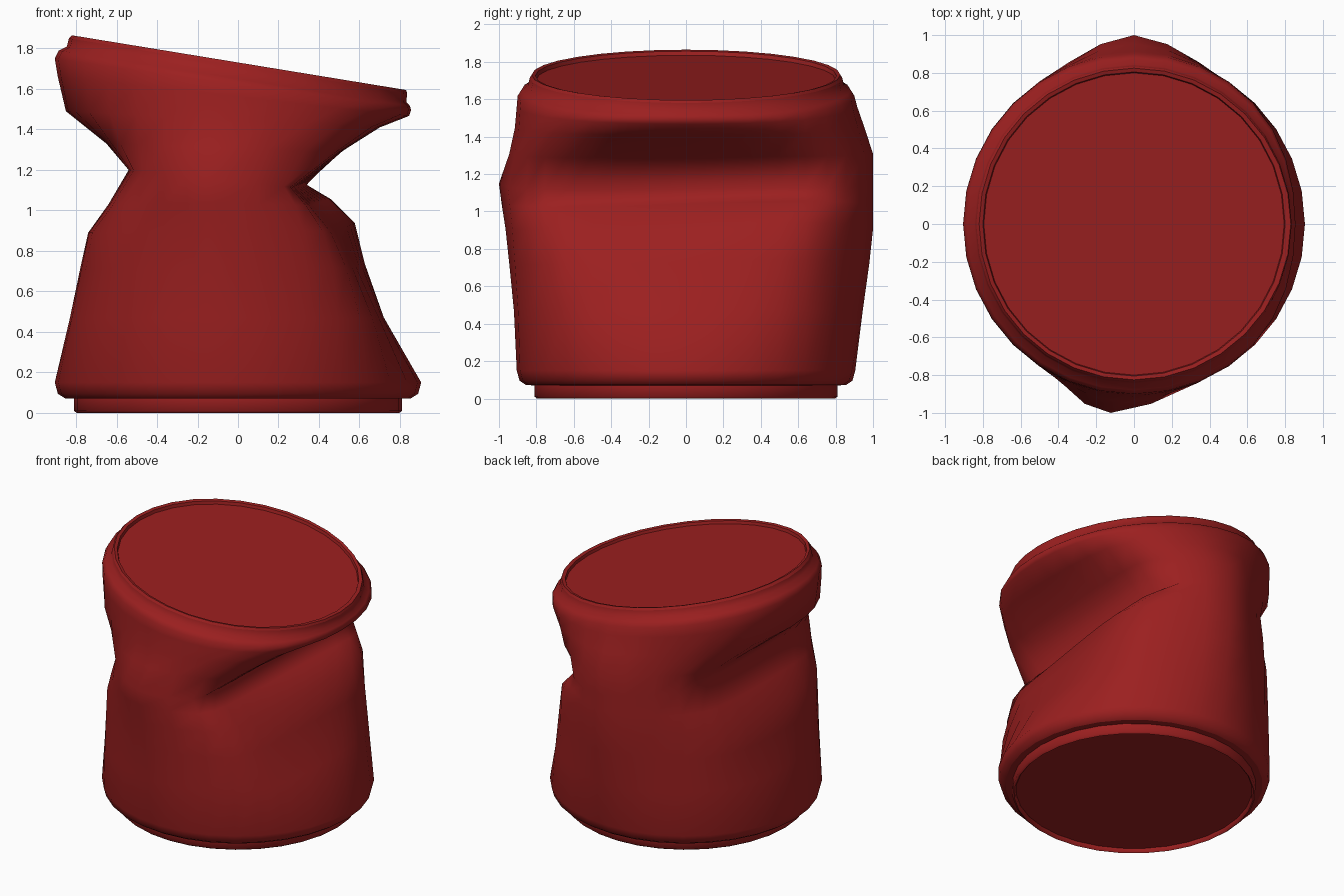
import bpy, bmesh
from math import sin, cos, pi, radians

if "Cube" in bpy.data.objects:
    bpy.data.objects.remove(bpy.data.objects["Cube"])

SIDES = 32

# Material
red = bpy.data.materials.new("red_paint")
red.diffuse_color = (0.33, 0.014, 0.014, 1)
red.use_nodes = True
red.node_tree.nodes["Principled BSDF"].inputs["Base Color"].default_value = red.diffuse_color


def squash(x, r, limit, p=6):
    """Softly flatten a circle of radius r so it reaches only to limit."""
    if limit > r - 0.002:
        return x * limit / r
    soft = (limit ** -p - r ** -p) ** (-1 / p)
    return x / (1 + (abs(x) / soft) ** p) ** (1 / p)


def add_ring(bm, xl, zl, xr, zr, r, front=0.0, back=0.0, skew=0.0):
    """Squashed circle from left (xl, zl) to right (xr, zr); front/back bulge outward."""
    ring = []
    for i in range(SIDES):
        c, s = cos(2 * pi * i / SIDES), sin(2 * pi * i / SIDES)
        bulge = abs(s) ** 20
        y = r * s + (back if s > 0 else -front) * bulge
        x = squash(r * c, r, (xr + skew * s) if c > 0 else -xl)
        z = zl + (zr - zl) * (x - xl) / (xr - xl)
        if c > 0:
            z += 0.4 * skew * s * c
        if s < 0:
            x -= 1.3 * front * bulge
        ring.append(bm.verts.new((x, y, z)))
    return ring


def loft(name, rings, cap=None, angle=50):
    bm = bmesh.new()
    loops = [add_ring(bm, *r) for r in rings]
    for a, b in zip(loops, loops[1:]):
        for i in range(SIDES):
            j = (i + 1) % SIDES
            bm.faces.new((a[i], a[j], b[j], b[i]))
    if cap == 'END':
        bm.faces.new(loops[-1])
    elif cap == 'START':
        bm.faces.new(loops[0][::-1])
    mesh = bpy.data.meshes.new(name)
    bm.to_mesh(mesh)
    bm.free()
    ob = bpy.data.objects.new(name, mesh)
    bpy.context.collection.objects.link(ob)
    mesh.materials.append(red)
    bpy.ops.object.select_all(action='DESELECT')
    ob.select_set(True)
    bpy.context.view_layer.objects.active = ob
    bpy.ops.object.shade_smooth_by_angle(angle=radians(angle))
    return ob


def flat(r, z):
    return (-r, z, r, z, r)


# Bottom rim around a slightly recessed base disc
loft("bottom_rim", [flat(0.785, 0.03), flat(0.787, 0.01), flat(0.797, 0),
                    flat(0.81, 0.01), flat(0.81, 0.07), flat(0.855, 0.072)],
     cap='START', angle=70)

# Crushed wall, pinched in from left and right, up to the tilted shoulder
loft("crushed_wall", [
    flat(0.855, 0.072), flat(0.89, 0.095), flat(0.905, 0.15),
    (-0.83, 0.47, 0.72, 0.47, 0.905, 0.015, 0.04, 0.02),
    (-0.78, 0.71, 0.61, 0.73, 0.905, 0.04, 0.075, 0.06),
    (-0.74, 0.89, 0.535, 0.92, 0.905, 0.06, 0.095, 0.10),
    (-0.64, 1.03, 0.41, 1.04, 0.905, 0.08, 0.095, 0.08),
    (-0.54, 1.20, 0.305, 1.12, 0.905, 0.095, 0.095, 0.05),
    (-0.65, 1.33, 0.51, 1.29, 0.905, 0.04, 0.095, 0.02),
    (-0.85, 1.49, 0.70, 1.41, 0.905, 0.01, 0.05),
    (-0.89, 1.66, 0.845, 1.467, 0.905, 0.0, 0.01),
    (-0.905, 1.75, 0.855, 1.495, 0.90),
    (-0.885, 1.79, 0.85, 1.515, 0.88),
    (-0.845, 1.81, 0.832, 1.535, 0.845),
    (-0.835, 1.85, 0.835, 1.58, 0.835)], angle=110)

# Tilted lid with a raised lip
loft("tilted_lid", [
    (-0.835, 1.85, 0.835, 1.58, 0.835),
    (-0.82, 1.865, 0.83, 1.595, 0.825),
    (-0.80, 1.857, 0.80, 1.595, 0.805),
    (-0.795, 1.835, 0.795, 1.575, 0.80)], cap='END')
